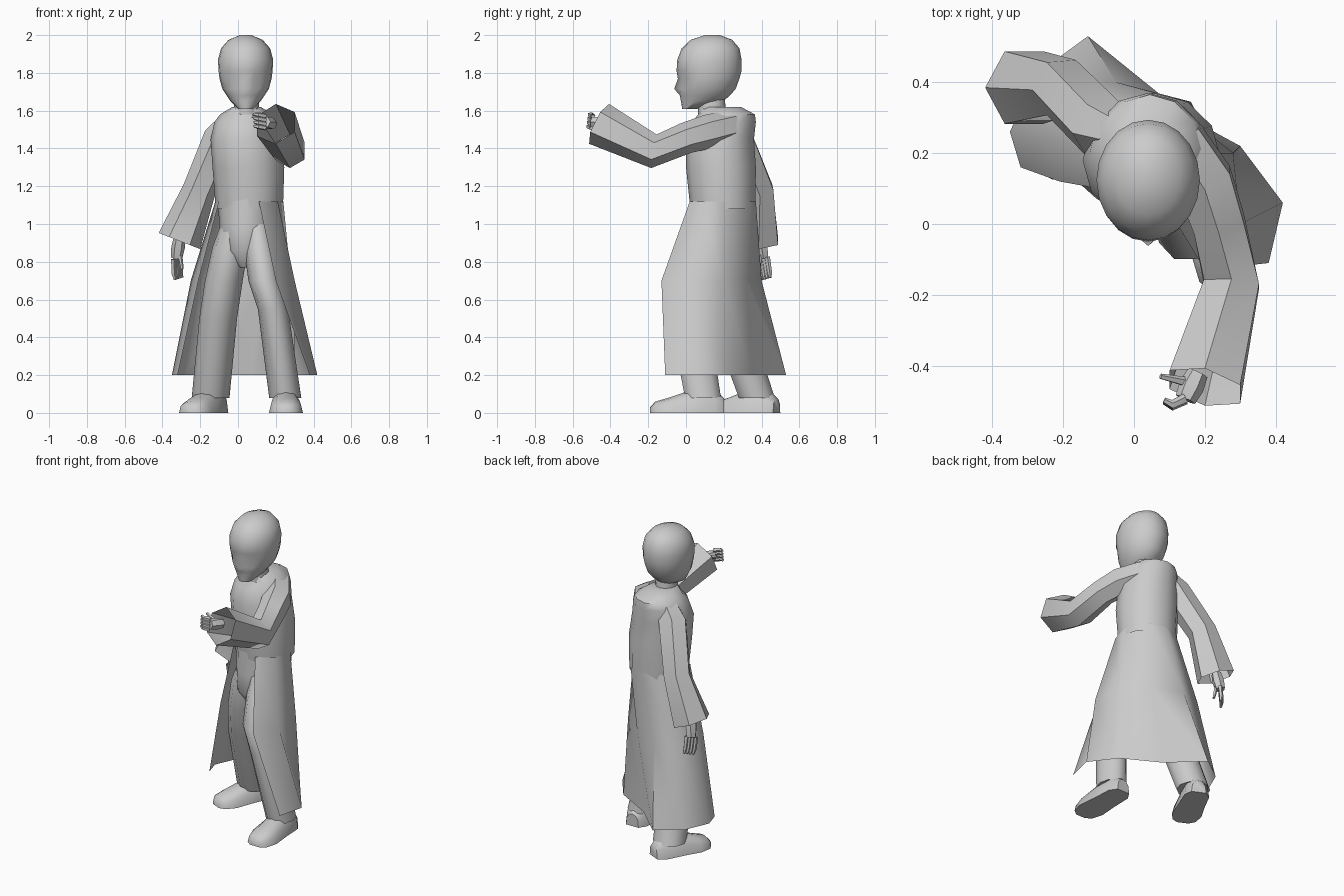
import bpy
import bmesh
import math
from mathutils import Vector

cube = bpy.data.objects.get("Cube")
if cube:
    bpy.data.objects.remove(cube)

TAU = math.tau
UP = Vector((0, 0, 1))

grey = bpy.data.materials.new("plain_grey")
grey.use_nodes = True
colour = (0.6, 0.6, 0.6, 1)
grey.diffuse_color = colour
grey.node_tree.nodes["Principled BSDF"].inputs["Base Color"].default_value = colour


def make_object(name, rings, closed=True, cap_start=False, cap_end=False, angle=50):
    """Skin a list of equally sized point rings into a smooth shaded object."""
    bm = bmesh.new()
    loops = [[bm.verts.new(p) for p in ring] for ring in rings]
    count = len(loops[0])
    for low, high in zip(loops, loops[1:]):
        for i in range(count if closed else count - 1):
            j = (i + 1) % count
            bm.faces.new((low[i], low[j], high[j], high[i]))
    if cap_start:
        bm.faces.new(loops[0][::-1])
    if cap_end:
        bm.faces.new(loops[-1])
    bmesh.ops.recalc_face_normals(bm, faces=bm.faces)
    mesh = bpy.data.meshes.new(name)
    bm.to_mesh(mesh)
    bm.free()
    mesh.materials.append(grey)
    obj = bpy.data.objects.new(name, mesh)
    bpy.context.collection.objects.link(obj)
    bpy.ops.object.select_all(action="DESELECT")
    obj.select_set(True)
    bpy.context.view_layer.objects.active = obj
    bpy.ops.object.shade_smooth_by_angle(angle=math.radians(angle))
    return obj


def ellipse_rings(stations, sides, axis=None, phase=0.0):
    """Rings for stations (x, y, z, radius_u, radius_v), square to the path or to a fixed axis."""
    centres = [Vector(s[:3]) for s in stations]
    rings = []
    for k, (centre, station) in enumerate(zip(centres, stations)):
        before = centres[max(k - 1, 0)]
        after = centres[min(k + 1, len(centres) - 1)]
        along = axis or (after - before).normalized()
        ref = Vector((1, 0, 0)) if abs(along.x) < 0.8 else Vector((0, 1, 0))
        u = (ref - along * ref.dot(along)).normalized()
        v = along.cross(u)
        turns = [TAU * i / sides + phase for i in range(sides)]
        rings.append([centre + u * math.cos(t) * station[3] + v * math.sin(t) * station[4]
                      for t in turns])
    return rings


def level_part(name, stations, sides=12, **options):
    return make_object(name, ellipse_rings(stations, sides, UP), **options)


def limb(name, path, sides=8, phase=0.0, **options):
    """Round tube through (x, y, z, radius) points."""
    stations = [(*p, p[-1]) for p in path]
    return make_object(name, ellipse_rings(stations, sides, None, phase), **options)


# Robe body, from waist to collar
level_part("robe_body", [
    (0.06, 0.195, 1.08, 0.178, 0.172),
    (0.055, 0.185, 1.3, 0.19, 0.185),
    (0.04, 0.18, 1.45, 0.185, 0.18),
    (0.04, 0.2, 1.54, 0.165, 0.17),
    (0.045, 0.215, 1.58, 0.14, 0.15),
    (0.045, 0.18, 1.62, 0.075, 0.11),
], cap_end=True)

# Robe skirt, open at the front and twisted with the stride
skirt_outline = {
    1.12: [(0.11, 0.02), (0.21, 0.08), (0.24, 0.2), (0.16, 0.345),
           (0.06, 0.37), (-0.05, 0.33), (-0.12, 0.2), (-0.1, 0.1)],
    0.7: [(0.2, -0.13), (0.3, 0.0), (0.28, 0.2), (0.13, 0.32),
          (-0.05, 0.4), (-0.19, 0.36), (-0.25, 0.24), (-0.21, 0.12)],
    0.2: [(0.38, -0.11), (0.42, 0.06), (0.3, 0.22), (0.07, 0.345),
          (-0.13, 0.53), (-0.28, 0.42), (-0.35, 0.26), (-0.32, 0.16)],
}
make_object("robe_skirt", [[(x, y, z) for x, y in outline]
                           for z, outline in skirt_outline.items()], closed=False)

# Trousers
level_part("trouser_hips", [
    (0.05, 0.185, 1.14, 0.155, 0.165),
    (0.045, 0.17, 0.98, 0.145, 0.155),
    (0.04, 0.15, 0.86, 0.12, 0.14),
    (0.04, 0.15, 0.77, 0.04, 0.08),
], cap_start=True, cap_end=True)
level_part("left_trouser_leg", [
    (0.1, 0.14, 1.0, 0.07, 0.11),
    (0.115, 0.1, 0.88, 0.085, 0.125),
    (0.14, 0.02, 0.7, 0.085, 0.125),
    (0.185, 0.01, 0.55, 0.08, 0.11),
    (0.25, 0.09, 0.08, 0.085, 0.1),
], sides=10, cap_end=True)
level_part("right_trouser_leg", [
    (-0.02, 0.17, 1.0, 0.07, 0.11),
    (-0.04, 0.17, 0.88, 0.095, 0.125),
    (-0.075, 0.19, 0.7, 0.1, 0.125),
    (-0.105, 0.23, 0.5, 0.1, 0.11),
    (-0.145, 0.375, 0.08, 0.1, 0.1),
], sides=10, cap_end=True)


# Shoes: half-round sections swept from heel to toe
def shoe(name, heel, toe):
    heel, toe = Vector((*heel, 0)), Vector((*toe, 0))
    side = (toe - heel).normalized().cross(UP)
    rings = []
    for t, width, height in [(0, 0.045, 0.08), (0.12, 0.075, 0.12), (0.45, 0.08, 0.12),
                             (0.75, 0.09, 0.08), (0.93, 0.07, 0.06), (1, 0.035, 0.03)]:
        base = heel.lerp(toe, t)
        arch = [math.pi * i / 6 for i in range(7)]
        rings.append([base + side * width * math.cos(a) + UP * height * max(math.sin(a), 0) ** 0.7
                      for a in arch])
    make_object(name, rings, cap_start=True, cap_end=True)


shoe("left_shoe", (0.25, 0.2), (0.255, -0.19))
shoe("right_shoe", (-0.1, 0.48), (-0.26, 0.14))

# Sleeves with wide open cuffs
limb("left_sleeve", [
    (0.12, 0.24, 1.52, 0.085),
    (0.2, 0.12, 1.49, 0.09),
    (0.24, 0.0, 1.455, 0.083),
    (0.275, -0.17, 1.385, 0.09),
    (0.2, -0.46, 1.53, 0.118),
], sides=6, phase=math.pi / 2, cap_start=True)
limb("right_sleeve", [
    (-0.04, 0.25, 1.53, 0.07),
    (-0.09, 0.27, 1.46, 0.092),
    (-0.205, 0.385, 1.18, 0.088),
    (-0.31, 0.385, 0.91, 0.118),
], sides=6, cap_start=True)


# Hands: a palm with a row of fingers and a thumb
def hand(name, wrist, knuckles, tip, spread, thumb):
    wrist, knuckles, tip = Vector(wrist), Vector(knuckles), Vector(tip)
    spread, thumb = Vector(spread), Vector(thumb)
    limb(name + "_palm", [(*wrist, 0.03), (*wrist.lerp(knuckles, 0.5), 0.036),
                          (*knuckles, 0.03)], 6, cap_start=True, cap_end=True)
    for i in range(4):
        offset = spread * (i - 1.5)
        bend = (knuckles + tip) / 2 + (knuckles - wrist) * 0.2
        limb(f"{name}_finger_{i + 1}", [(*(knuckles + offset), 0.014), (*(bend + offset), 0.013),
                                        (*(tip + offset), 0.008)], 5, cap_end=True)
    limb(name + "_thumb", [(*wrist.lerp(knuckles, 0.4), 0.016), (*thumb, 0.008)], 5, cap_end=True)


hand("left_hand", (0.18, -0.42, 1.53), (0.145, -0.495, 1.54), (0.085, -0.5, 1.55),
     (0, 0.002, 0.021), (0.075, -0.43, 1.57))
hand("right_hand", (-0.31, 0.39, 0.93), (-0.325, 0.41, 0.82), (-0.315, 0.425, 0.71),
     (0.012, 0.014, 0.004), (-0.295, 0.385, 0.76))

# Neck
level_part("neck", [(0.045, 0.14, 1.56, 0.07, 0.075), (0.045, 0.13, 1.72, 0.06, 0.07)])

# Head: stacked rings, from jaw to crown
head = level_part("head", [
    (0.04, 0.02, 1.61, 0.04, 0.04),
    (0.04, 0.085, 1.65, 0.08, 0.112),
    (0.04, 0.1, 1.68, 0.1, 0.132),
    (0.04, 0.113, 1.715, 0.123, 0.15),
    (0.04, 0.12, 1.77, 0.138, 0.163),
    (0.04, 0.122, 1.81, 0.143, 0.172),
    (0.04, 0.124, 1.87, 0.146, 0.17),
    (0.04, 0.13, 1.93, 0.13, 0.153),
    (0.04, 0.135, 1.975, 0.09, 0.11),
    (0.04, 0.14, 2.0, 0.03, 0.04),
], sides=20, cap_start=True, cap_end=True, angle=60)

# Face: pull out the nose tip and press in the eye sockets
for vert in head.data.vertices:
    off_centre = abs(vert.co.x - 0.04)
    if vert.co.y < 0.05:
        if abs(vert.co.z - 1.715) < 0.01 and off_centre < 0.01:
            vert.co.y = -0.062
        elif abs(vert.co.z - 1.77) < 0.01 and 0.03 < off_centre < 0.09:
            vert.co.y += 0.015
